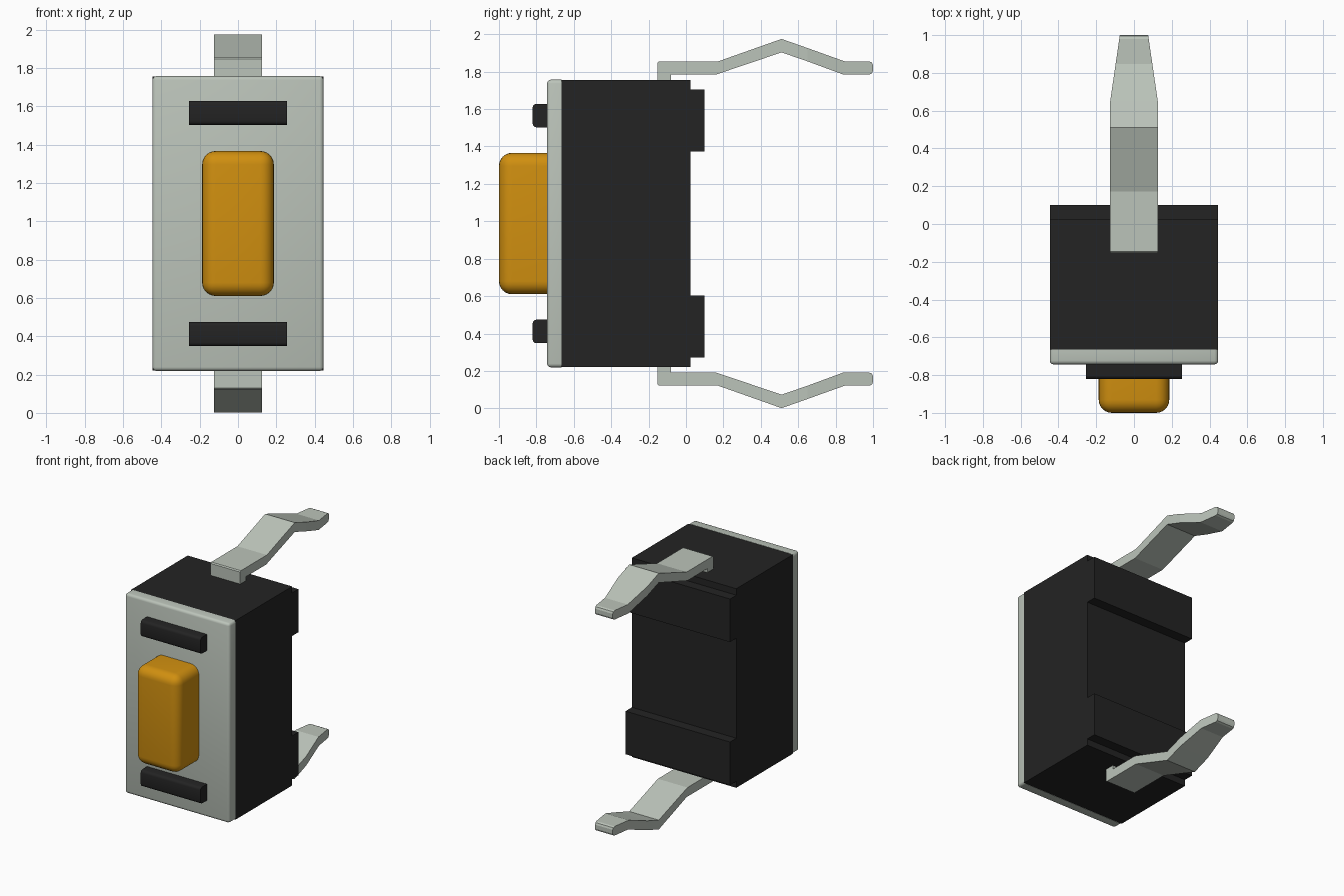
import bpy, bmesh, math
from mathutils import Vector

cube = bpy.data.objects.get("Cube")
if cube:
    bpy.data.objects.remove(cube, do_unlink=True)

MID = 0.988  # height of the mirror plane between top and bottom


def material(name, rgb):
    m = bpy.data.materials.new(name)
    m.use_nodes = True
    m.diffuse_color = (*rgb, 1)
    bsdf = m.node_tree.nodes["Principled BSDF"]
    bsdf.inputs["Base Color"].default_value = (*rgb, 1)
    bsdf.inputs["Roughness"].default_value = 0.5
    return m


steel = material("pale grey metal", (0.50, 0.55, 0.49))
black = material("black plastic", (0.017, 0.017, 0.017))
amber = material("amber plastic", (0.63, 0.275, 0.005))


def finish(name, bm, mat, smooth=False):
    bmesh.ops.recalc_face_normals(bm, faces=bm.faces)
    mesh = bpy.data.meshes.new(name)
    bm.to_mesh(mesh)
    bm.free()
    mesh.materials.append(mat)
    ob = bpy.data.objects.new(name, mesh)
    bpy.context.collection.objects.link(ob)
    if smooth:
        bpy.ops.object.select_all(action='DESELECT')
        ob.select_set(True)
        bpy.context.view_layer.objects.active = ob
        bpy.ops.object.shade_smooth_by_angle(angle=math.radians(35))
    return ob


def box(name, half_x, y, z, mat, radius=0, segments=4, keep=None):
    """Box centred on x = 0; keep(a, b) picks the edges that are rounded."""
    bm = bmesh.new()
    bmesh.ops.create_cube(bm, size=1)
    for v in bm.verts:
        v.co = Vector((v.co.x * 2 * half_x,
                       y[0] + (v.co.y + 0.5) * (y[1] - y[0]),
                       z[0] + (v.co.z + 0.5) * (z[1] - z[0])))
    if radius:
        edges = [e for e in bm.edges if keep(e.verts[0].co, e.verts[1].co)]
        bmesh.ops.bevel(bm, geom=edges, offset=radius, segments=segments,
                        profile=0.5, affect='EDGES')
    return finish(name, bm, mat, radius > 0)


def flip(z):
    return (2 * MID - z[1], 2 * MID - z[0])


# Housing and front cover plate
box("housing", 0.445, (-0.665, 0.023), (0.221, 1.755), black)
box("cover_plate", 0.446, (-0.743, -0.665), (0.219, 1.757), steel, 0.02, 3,
    lambda a, b: min(a.y, b.y) < -0.7)

# Push button, rounded everywhere except where it meets the plate
box("push_button", 0.187, (-1.0, -0.72), (0.61, 1.366), amber, 0.07, 6,
    lambda a, b: min(a.y, b.y) < -0.9)

# Front retaining tabs and rear standoffs, top and bottom
for side, place in (("upper", lambda z: z), ("lower", flip)):
    box(side + "_front_tab", 0.255, (-0.82, -0.73), place((1.502, 1.628)), black,
        0.02, 3, lambda a, b: max(a.y, b.y) < -0.8 and abs(a.x - b.x) > 0.1)
    box(side + "_rear_standoff", 0.445, (0.0, 0.1), place((1.373, 1.705)), black)

# Bent lead: (y, z) points along the outer and the inner side
OUTER = [(-0.153, 1.70), (-0.153, 1.847), (-0.145, 1.855), (0.172, 1.855),
         (0.511, 1.975), (0.65, 1.926), (0.848, 1.855), (0.98, 1.855),
         (0.994, 1.849), (1.0, 1.835)]
INNER = [(-0.08, 1.70), (-0.08, 1.784), (-0.079, 1.785), (0.162, 1.785),
         (0.511, 1.903), (0.65, 1.855), (0.84, 1.785), (0.98, 1.785),
         (0.994, 1.791), (1.0, 1.805)]


def half_width(y):
    return 0.126 - 0.051 * max(0, (y - 0.65) / 0.35)


def lead(name, mirrored):
    bm = bmesh.new()
    rings = []
    for o, i in zip(OUTER, INNER):
        ring = []
        for (y, z), s in ((o, -1), (o, 1), (i, 1), (i, -1)):
            z = 2 * MID - z if mirrored else z
            ring.append(bm.verts.new((s * half_width(y), y, z)))
        rings.append(ring)
    for a, b in zip(rings, rings[1:]):
        for k in range(4):
            n = (k + 1) % 4
            bm.faces.new((a[k], a[n], b[n], b[k]))
    bm.faces.new(rings[0])
    bm.faces.new(rings[-1])
    finish(name, bm, steel)


lead("upper_lead", False)
lead("lower_lead", True)
